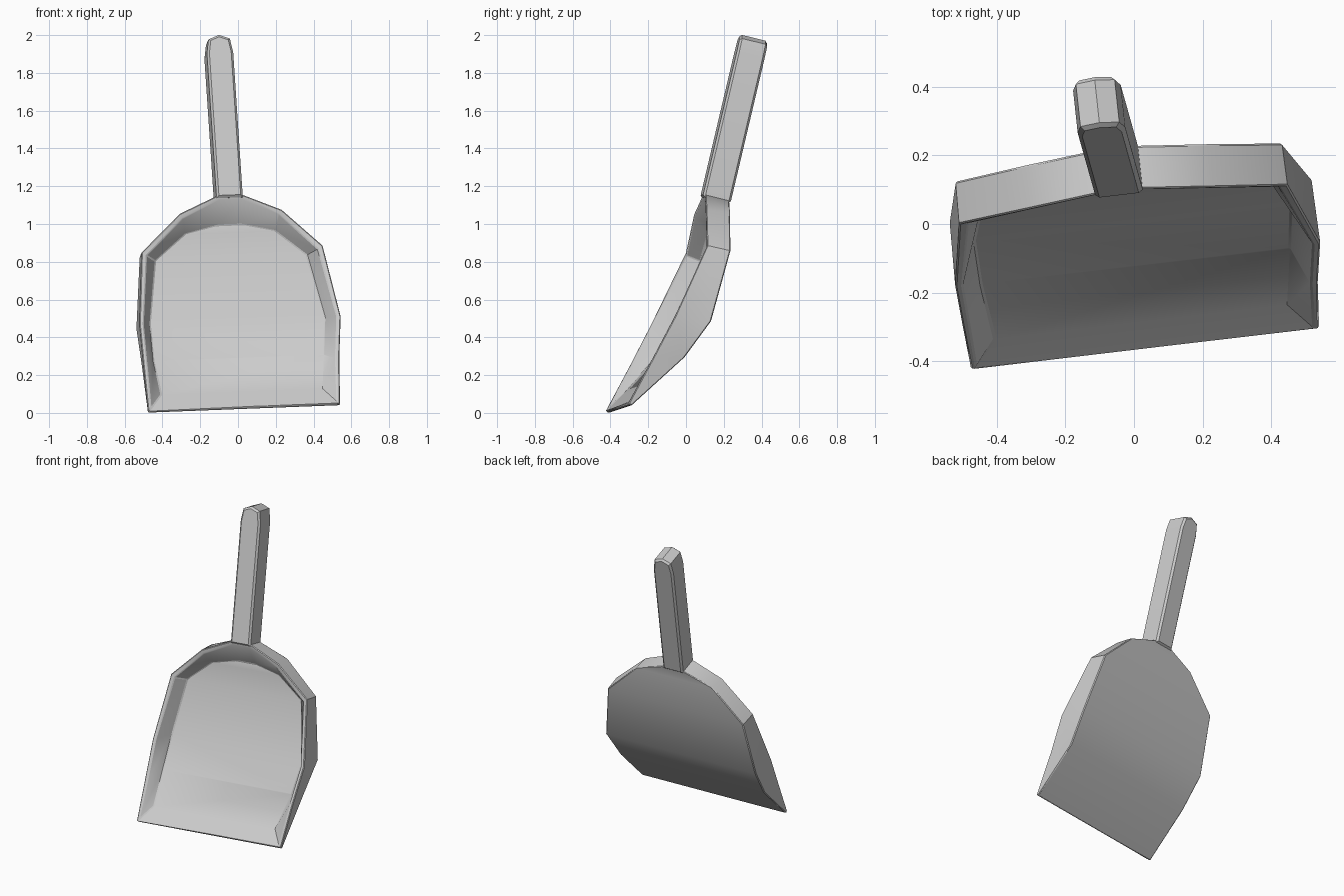
import bpy, bmesh
from math import radians
from mathutils import Matrix, Vector

if "Cube" in bpy.data.objects:
    bpy.data.objects.remove(bpy.data.objects["Cube"])

# The whole object is slightly turned and tilted
POSE = (Matrix.Translation((0.032, -0.36, 0.03))
        @ Matrix.Rotation(radians(6.7), 4, 'Z')
        @ Matrix.Rotation(radians(-2.2), 4, 'Y'))


def finish(name, bm, bevel):
    bmesh.ops.recalc_face_normals(bm, faces=bm.faces)
    me = bpy.data.meshes.new(name)
    bm.to_mesh(me)
    bm.free()
    ob = bpy.data.objects.new(name, me)
    bpy.context.collection.objects.link(ob)
    me.transform(POSE)
    if bevel:
        mod = ob.modifiers.new("soft_edges", 'BEVEL')
        mod.width = bevel
        mod.segments = 1
        mod.limit_method = 'ANGLE'
        mod.angle_limit = radians(40)
    bpy.ops.object.select_all(action='DESELECT')
    bpy.context.view_layer.objects.active = ob
    ob.select_set(True)
    bpy.ops.object.shade_smooth_by_angle(angle=radians(30))
    return ob


# Pan: half-width, depth, height at six stations from lip to neck
shift = [0, .01, .025, .018, .021, .022]
back = [(.512, .01, -.012), (.512, .295, .245), (.532, .433, .435),
        (.48, .545, .81), (.27, .568, 1.02), (.07, .587, 1.09)]
rim = [(.512, -.004, 0), (.523, .125, .24), (.537, .24, .46),
       (.483, .42, .838), (.272, .44, 1.035), (.07, .46, 1.122)]
rim_in = [(.497, -.002, .01), (.502, .125, .24), (.515, .24, .46),
          (.457, .42, .82), (.257, .44, 1.01), (.058, .46, 1.10)]
floor = [(.43, .075, .083), (.455, .24, .262), (.467, .368, .458),
         (.405, .487, .79), (.24, .508, .925), (.06, .52, .965)]
rings = [back, rim, rim_in, floor]

bm = bmesh.new()
V = {side: [[bm.verts.new((side * s + x, d, h)) for (s, d, h), x in zip(r, shift)]
            for r in rings] for side in (1, -1)}
R, L = V[1], V[-1]
n = len(back)
for S in (R, L):                       # side walls
    for k in range(3):
        for i in range(n - 1):
            bm.faces.new((S[k][i], S[k][i + 1], S[k + 1][i + 1], S[k + 1][i]))
for k in range(3):                     # top wall at the neck
    bm.faces.new((R[k][-1], L[k][-1], L[k + 1][-1], R[k + 1][-1]))
for k in (0, 3):                       # underside and inner floor
    for i in range(n - 1):
        bm.faces.new((R[k][i], R[k][i + 1], L[k][i + 1], L[k][i]))
for k in range(3):                     # lip
    bm.faces.new((R[k][0], L[k][0], L[k + 1][0], R[k + 1][0]))
finish("pan", bm, .005)

# Handle: pointed-end outline extruded through its depth, long edges chamfered
axis = Vector((0, .235, .972))
depth = Vector((0, .972, -.235)) * .152
base = Vector((.02, .44, 1.083))
half = [(.07, .03), (.07, .82), (.057, .895)]
outline = half + [(0, .917)] + [(-s, t) for s, t in reversed(half)]
bm = bmesh.new()
front = bm.faces.new([bm.verts.new(base + axis * t + Vector((s, 0, 0))) for s, t in outline])
ext = bmesh.ops.extrude_face_region(bm, geom=[front], use_keep_orig=True)
bmesh.ops.translate(bm, vec=depth, verts=[g for g in ext['geom'] if isinstance(g, bmesh.types.BMVert)])
bmesh.ops.recalc_face_normals(bm, faces=bm.faces)
caps = [f for f in bm.faces if len(f.verts) == len(outline)]
edges = [e for f in caps for e in f.edges]
bmesh.ops.bevel(bm, geom=edges, offset=.012, segments=1, affect='EDGES', profile=.5)
finish("handle", bm, 0)
